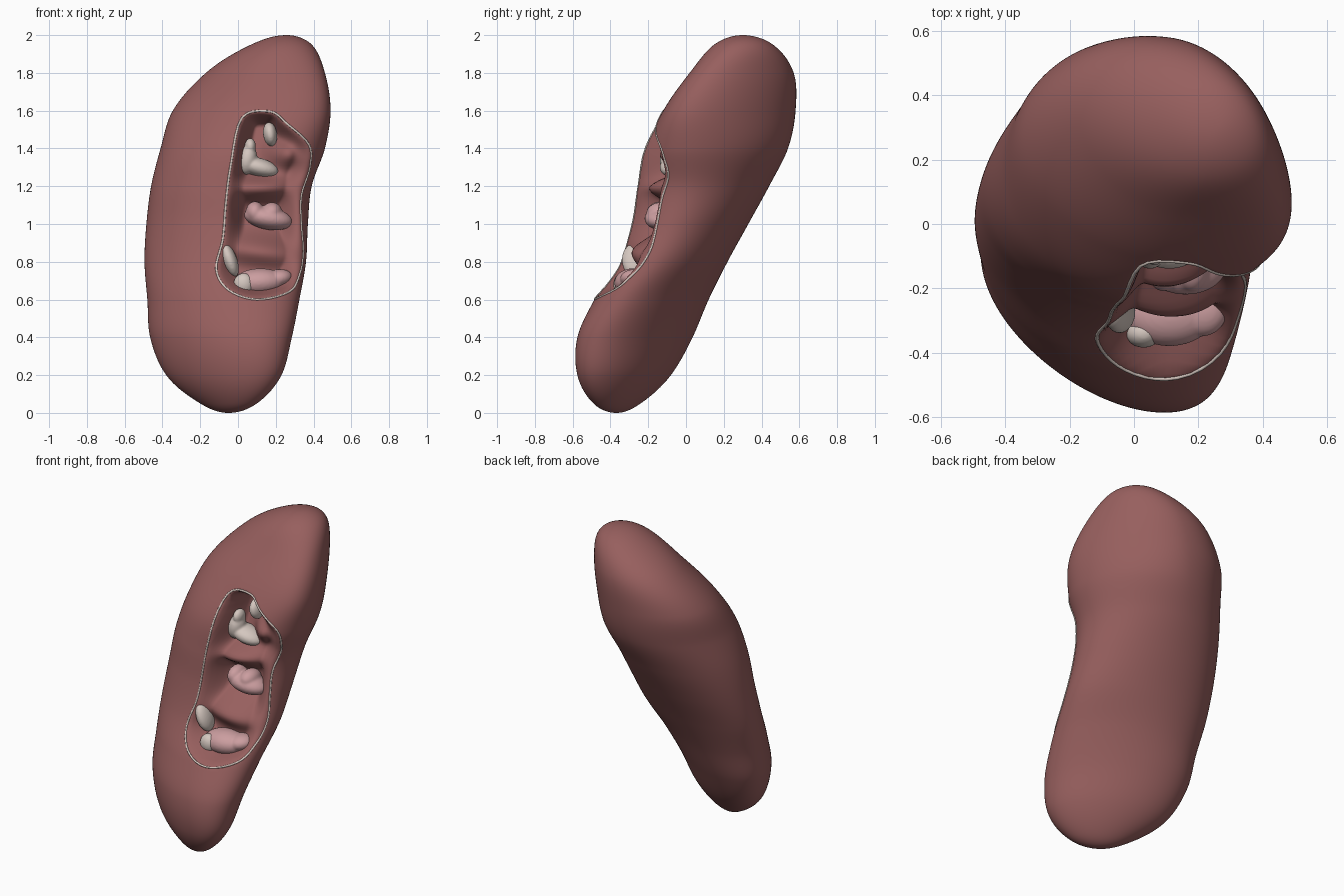
import bpy, bmesh, math
from mathutils import Vector, Matrix

if "Cube" in bpy.data.objects:
    bpy.data.objects.remove(bpy.data.objects["Cube"])

def material(name, rgb):
    m = bpy.data.materials.new(name)
    m.diffuse_color = (*rgb, 1)
    m.use_nodes = True
    m.node_tree.nodes["Principled BSDF"].inputs["Base Color"].default_value = m.diffuse_color
    return m

RED = material("tissue_red", (0.31, 0.115, 0.112))
PINK = material("calyx_pink", (0.60, 0.34, 0.35))
PALE = material("vessel_pale", (0.66, 0.57, 0.52))

# Body sections: z, x min, x max, y min, y max, skew, forward bend of the right side
SECTIONS = [
    (0.00, -0.05, -0.05, -0.37, -0.37, -0.6, 0),
    (0.05, -0.20, 0.10, -0.49, -0.24, -0.58, 0),
    (0.20, -0.38, 0.23, -0.575, -0.08, -0.54, 0),
    (0.40, -0.465, 0.285, -0.575, 0.035, -0.48, 0),
    (0.60, -0.48, 0.325, -0.485, 0.12, -0.38, 0),
    (0.80, -0.495, 0.36, -0.36, 0.22, -0.26, 0),
    (1.00, -0.485, 0.37, -0.29, 0.33, -0.16, 0.03),
    (1.20, -0.46, 0.39, -0.255, 0.44, -0.07, 0.10),
    (1.40, -0.41, 0.46, -0.22, 0.54, -0.04, 0.25),
    (1.60, -0.345, 0.49, -0.115, 0.58, -0.12, 0.36),
    (1.80, -0.17, 0.46, 0.025, 0.57, -0.18, 0.3),
    (1.95, 0.07, 0.39, 0.15, 0.46, -0.1, 0.1),
    (2.00, 0.26, 0.26, 0.30, 0.30, 0.0, 0)]
PHI = [math.acos(1 - s[0]) for s in SECTIONS]

def section(z):
    """Smoothly interpolated centre, half sizes, skew and bend at height z."""
    p = math.acos(max(-1, min(1, 1 - z)))
    i = max(k for k in range(len(PHI) - 1) if PHI[k] <= p + 1e-9)
    h = PHI[i + 1] - PHI[i]
    t = (p - PHI[i]) / h
    def slope(k, c):
        a, b = max(k - 1, 0), min(k + 1, len(PHI) - 1)
        return (SECTIONS[b][c] - SECTIONS[a][c]) / (PHI[b] - PHI[a])
    v = [(2*t**3 - 3*t*t + 1) * SECTIONS[i][c] + (t**3 - 2*t*t + t) * h * slope(i, c)
         + (3*t*t - 2*t**3) * SECTIONS[i + 1][c] + (t**3 - t*t) * h * slope(i + 1, c)
         for c in range(1, 7)]
    return (v[0] + v[1]) / 2, (v[2] + v[3]) / 2, (v[1] - v[0]) / 2, (v[3] - v[2]) / 2, v[4], v[5]

def mid_y(x, z):
    """Middle of the section in y at x, following skew and bend."""
    cx, cy, a, b, r, k = section(z)
    s = max(-1, min(1, (x - cx) / a))
    return cy + b * (r * s - k * max(0, s)**2)

def front_y(x, z):
    cx, cy, a, b, r, k = section(z)
    s = max(-0.985, min(0.985, (x - cx) / a))
    return mid_y(x, z) - b * math.sqrt(1 - r*r) * math.sqrt(1 - s*s)

# Opening outline in x, z, smoothed to a closed loop
RIM = [Vector(p) for p in [
    (0.02, 1.56), (0.17, 1.595), (0.26, 1.53), (0.375, 1.42), (0.38, 1.3), (0.335, 1.15),
    (0.335, 1.0), (0.345, 0.85), (0.325, 0.73), (0.27, 0.64), (0.1, 0.6), (-0.05, 0.65),
    (-0.115, 0.76), (-0.08, 0.92), (-0.065, 1.1), (-0.04, 1.3)]]

def smooth_loop(pts, n=5):
    out = []
    for i in range(len(pts)):
        a, b, c, d = (pts[(i + k) % len(pts)] for k in (-1, 0, 1, 2))
        for k in range(n):
            t = k / n
            out.append(0.5 * (2*b + (c - a)*t + (2*a - 5*b + 4*c - d)*t*t + (3*b - a - 3*c + d)*t**3))
    return out

LOOP = smooth_loop(RIM)

def inside_distance(x, z):
    """Distance to the rim for points inside it, otherwise 0."""
    p, inside, best = Vector((x, z)), False, 9
    for a, b in zip(LOOP, LOOP[1:] + LOOP[:1]):
        if (a.y > z) != (b.y > z) and x < a.x + (z - a.y) / (b.y - a.y) * (b.x - a.x):
            inside = not inside
        e = b - a
        t = max(0, min(1, (p - a).dot(e) / e.dot(e)))
        best = min(best, (p - a - e * t).length)
    return best if inside else 0

def bump(x, z, cx, cz, wx, wz):
    return math.exp(-((x - cx) / wx)**2 - ((z - cz) / wz)**2)

def hollow(x, y, z):
    """Sink the hilum, leaving rounded ridges of tissue between the pockets."""
    if not (0.55 < z < 1.65 and -0.15 < x < 0.42) or y > mid_y(x, z):
        return x, y, z
    t = min(inside_distance(x, z) / 0.085, 1)
    ridge = min(1, bump(x, z, 0.16, 0.86 + 0.1 * (0.1 - x), 0.35, 0.085)
                + bump(x, z, 0.13, 1.19, 0.3, 0.07) + bump(x, z, 0.29, 1.37, 0.11, 0.10))
    f = 0.64 * t * t * (3 - 2 * t) * (1 - 0.75 * ridge)
    return x + (0.11 - x) * f * 0.4, y + (mid_y(0.11, z) - y) * f, z

def mesh_object(name, bm, mat):
    bmesh.ops.recalc_face_normals(bm, faces=bm.faces)
    me = bpy.data.meshes.new(name)
    bm.to_mesh(me)
    bm.free()
    obj = bpy.data.objects.new(name, me)
    bpy.context.collection.objects.link(obj)
    me.materials.append(mat)
    for p in me.polygons:
        p.use_smooth = True
    return obj

# Organ body with hollowed hilum
ROWS, COLS = 190, 220
bm = bmesh.new()
rings = []
for i in range(1, ROWS):
    z = 1 - math.cos(math.pi * i / ROWS)
    cx, cy, a, b, r, k = section(z)
    ring = []
    for j in range(COLS):
        t = 2 * math.pi * j / COLS
        x = cx + a * math.sin(t)
        y = mid_y(x, z) + b * math.sqrt(1 - r*r) * math.cos(t)
        ring.append(bm.verts.new(hollow(x, y, z)))
    rings.append(ring)
for lo, hi in zip(rings, rings[1:]):
    for j in range(COLS):
        k = (j + 1) % COLS
        bm.faces.new((lo[j], lo[k], hi[k], hi[j]))
for ring, tip in ((rings[0], (-0.05, -0.37, 0)), (rings[-1], (0.26, 0.30, 2))):
    v = bm.verts.new(tip)
    for j in range(COLS):
        bm.faces.new((ring[j], ring[(j + 1) % COLS], v))
mesh_object("organ_body", bm, RED)

# Pale capsule edge around the opening
def tube(name, pts, radius, mat):
    cu = bpy.data.curves.new(name, 'CURVE')
    cu.dimensions = '3D'
    cu.bevel_depth = radius
    cu.bevel_resolution = 2
    sp = cu.splines.new('POLY')
    sp.points.add(len(pts) - 1)
    for q, p in zip(sp.points, pts):
        q.co = (*p, 1)
    sp.use_cyclic_u = True
    bpy.context.collection.objects.link(bpy.data.objects.new(name, cu))
    cu.materials.append(mat)

tube("capsule_edge", [(p.x, front_y(p.x, p.y) + 0.002, p.y) for p in LOOP], 0.006, PALE)

# Calyces and vessel stubs: (x, y, z, half sizes x y z, roll in degrees), fused softly
def lumps(name, parts, mat):
    bm = bmesh.new()
    for x, y, z, a, b, c, roll in parts:
        m = (Matrix.Translation((x, y, z)) @ Matrix.Rotation(math.radians(roll), 4, 'Y')
             @ Matrix.Diagonal((a, b, c, 1)))
        bmesh.ops.create_uvsphere(bm, u_segments=28, v_segments=16, radius=1, matrix=m)
    obj = mesh_object(name, bm, mat)
    rm = obj.modifiers.new("fuse", 'REMESH')
    rm.mode, rm.voxel_size, rm.use_smooth_shade = 'VOXEL', 0.007, True
    sm = obj.modifiers.new("soften", 'SMOOTH')
    sm.factor, sm.iterations = 0.5, 6

lumps("lower_calyx", [(0.11, -0.28, 0.69, 0.14, 0.10, 0.075, -3),
                      (0.21, -0.27, 0.71, 0.08, 0.08, 0.05, -10)], PINK)
lumps("lower_vessel_stub", [(0.03, -0.34, 0.68, 0.055, 0.045, 0.06, 0)], PALE)
lumps("side_vessel_stub", [(-0.045, -0.27, 0.81, 0.04, 0.07, 0.095, -20)], PALE)
lumps("middle_calyx", [(0.16, -0.13, 1.03, 0.13, 0.09, 0.06, 10), (0.09, -0.13, 1.06, 0.05, 0.08, 0.06, 0),
                       (0.18, -0.13, 1.06, 0.055, 0.08, 0.055, 0)], PINK)
lumps("upper_vessel", [(0.11, -0.06, 1.30, 0.11, 0.08, 0.05, 15), (0.05, -0.08, 1.34, 0.05, 0.06, 0.08, 10),
                       (0.065, -0.08, 1.41, 0.03, 0.05, 0.045, 0)], PALE)
lumps("top_vessel_stub", [(0.17, -0.04, 1.475, 0.037, 0.07, 0.065, -8)], PALE)
